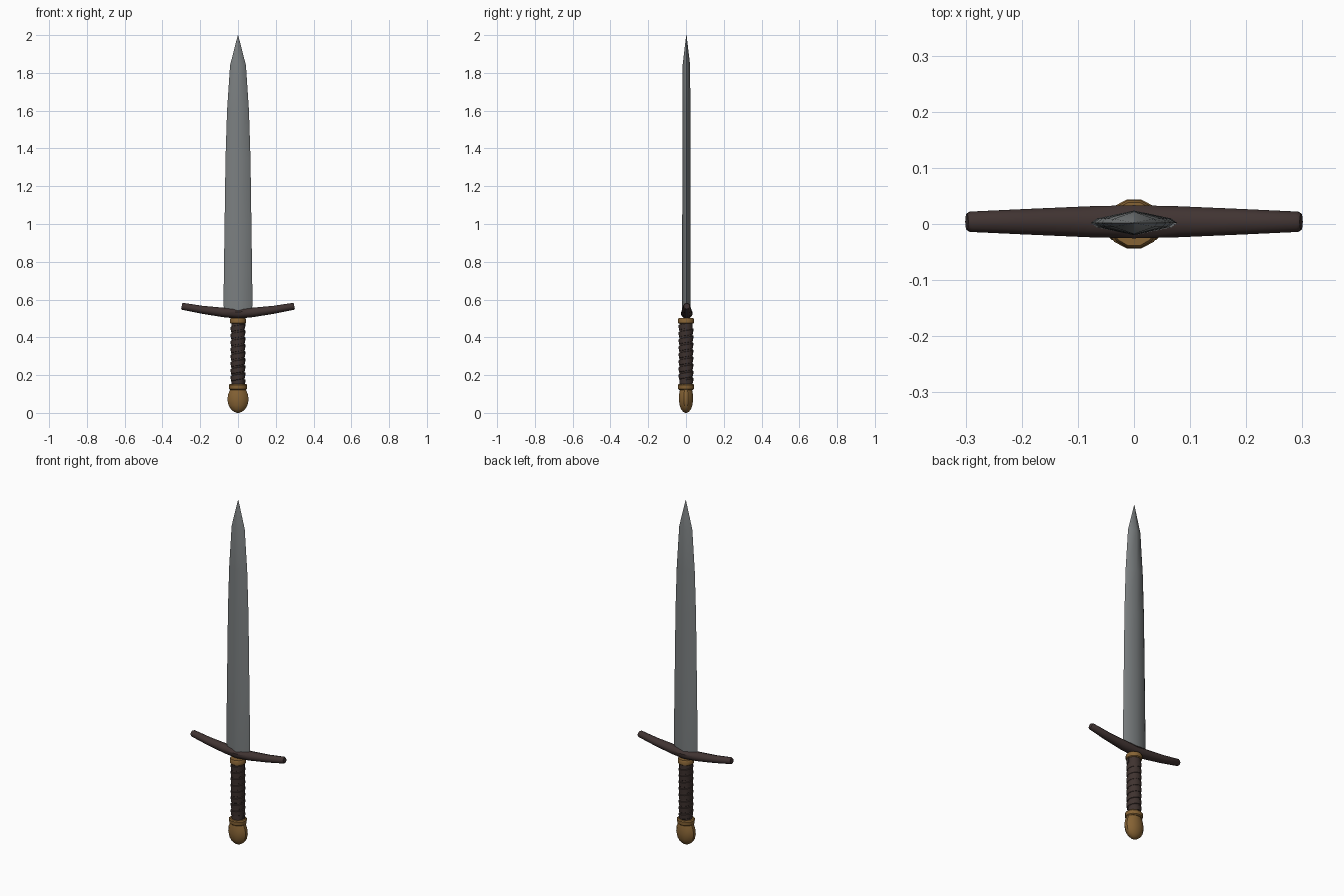
import bpy, bmesh, math
from mathutils import Vector

if "Cube" in bpy.data.objects:
    bpy.data.objects.remove(bpy.data.objects["Cube"])


def material(name, rgb):
    m = bpy.data.materials.new(name)
    m.diffuse_color = (*rgb, 1)
    m.use_nodes = True
    m.node_tree.nodes["Principled BSDF"].inputs["Base Color"].default_value = m.diffuse_color
    return m


STEEL = material("steel", (0.20, 0.215, 0.22))
BRASS = material("brass", (0.24, 0.125, 0.035))
LEATHER = material("dark leather", (0.050, 0.033, 0.029))
IRON = material("dark brown metal", (0.052, 0.034, 0.032))


def loft(name, rings, mat, angle=35):
    """Skin a list of equal-length point rings and cap both ends."""
    bm = bmesh.new()
    loops = [[bm.verts.new(p) for p in ring] for ring in rings]
    n = len(loops[0])
    for a, b in zip(loops, loops[1:]):
        for i in range(n):
            j = (i + 1) % n
            bm.faces.new((a[i], a[j], b[j], b[i]))
    bm.faces.new(loops[0])
    bm.faces.new(loops[-1])
    bmesh.ops.remove_doubles(bm, verts=bm.verts, dist=1e-5)
    bmesh.ops.recalc_face_normals(bm, faces=bm.faces)
    me = bpy.data.meshes.new(name)
    bm.to_mesh(me)
    bm.free()
    me.materials.append(mat)
    ob = bpy.data.objects.new(name, me)
    bpy.context.collection.objects.link(ob)
    bpy.ops.object.select_all(action='DESELECT')
    ob.select_set(True)
    bpy.context.view_layer.objects.active = ob
    bpy.ops.object.shade_smooth_by_angle(angle=math.radians(angle))
    return ob


def turned(name, profile, mat, n=12):
    """Upright elliptical body from (z, x radius, y radius) rows."""
    rings = [[(rx * math.cos(2 * math.pi * (i + 0.5) / n),
               ry * math.sin(2 * math.pi * (i + 0.5) / n), z) for i in range(n)]
             for z, rx, ry in profile]
    return loft(name, rings, mat)


# Blade: diamond section with a narrow sharpened bevel along each edge
def blade_ring(z, w, t):
    e, k = w * 0.86, t * 0.36
    return [(w, 0.002, z), (e, 0.002 + k, z), (0, 0.002 + t, z), (-e, 0.002 + k, z),
            (-w, 0.002, z), (-e, 0.002 - k, z), (0, 0.002 - t, z), (e, 0.002 - k, z)]


blade_rows = [(0.525, 0.066, 0.022), (0.57, 0.077, 0.022), (1.0, 0.071, 0.022),
              (1.35, 0.066, 0.021), (1.60, 0.058, 0.021), (1.84, 0.042, 0.020),
              (2.0, 0.001, 0.001)]
loft("blade", [blade_ring(*r) for r in blade_rows], STEEL, 50)

# Crossguard: tapered round bar whose arms sweep up, with bevelled ends
right_arm = [(0.0, 0.526, 0.027, 0.031), (0.08, 0.532, 0.025, 0.029),
             (0.19, 0.546, 0.021, 0.024), (0.292, 0.564, 0.0185, 0.019),
             (0.298, 0.565, 0.015, 0.015)]
arm_rows = [(-x, z, a, b) for x, z, a, b in right_arm[:0:-1]] + right_arm
guard_rings = []
for x, z, rz, ry in arm_rows:
    lean = -0.19 * x / 0.3          # ends stay square to the swept arm
    ring = []
    for i in range(10):
        a = 2 * math.pi * i / 10
        h = rz * math.cos(a)
        ring.append((x + h * math.sin(lean), 0.004 + ry * math.sin(a), z + h * math.cos(lean)))
    guard_rings.append(ring)
loft("crossguard", guard_rings, IRON, 40)

# Grip core
turned("grip_core", [(0.13, 0.034, 0.034), (0.31, 0.036, 0.036), (0.49, 0.036, 0.036)], LEATHER, 16)

# Leather strap wound around the grip
turns, steps = 8, 16
strap_rings = []
z0, z1, half = 0.162, 0.46, 0.016
for s in range(turns * steps + 1):
    f = s / (turns * steps)
    a = f * turns * 2 * math.pi
    z = z0 + (z1 - z0) * f
    d = Vector((math.cos(a), math.sin(a), 0))
    strap_rings.append([d * r + Vector((0, 0, z + h)) for r, h in
                        ((0.033, -half), (0.0375, -half * 0.8), (0.0395, half * 0.8), (0.033, half))])
loft("grip_strap", strap_rings, LEATHER, 30)

# Collars above and below the grip
turned("upper_collar", [(0.472, 0.038, 0.038), (0.476, 0.043, 0.043),
                        (0.495, 0.044, 0.044), (0.502, 0.040, 0.040)], BRASS)
turned("lower_collar", [(0.122, 0.043, 0.038), (0.127, 0.048, 0.044),
                        (0.147, 0.050, 0.045), (0.153, 0.044, 0.041)], BRASS)

# Pommel: flattened egg, wider in x
turned("pommel", [(0.0, 0.006, 0.005), (0.006, 0.022, 0.016), (0.019, 0.039, 0.027),
                  (0.040, 0.052, 0.035), (0.068, 0.058, 0.039), (0.095, 0.055, 0.038),
                  (0.115, 0.047, 0.035), (0.128, 0.042, 0.033)], BRASS)
